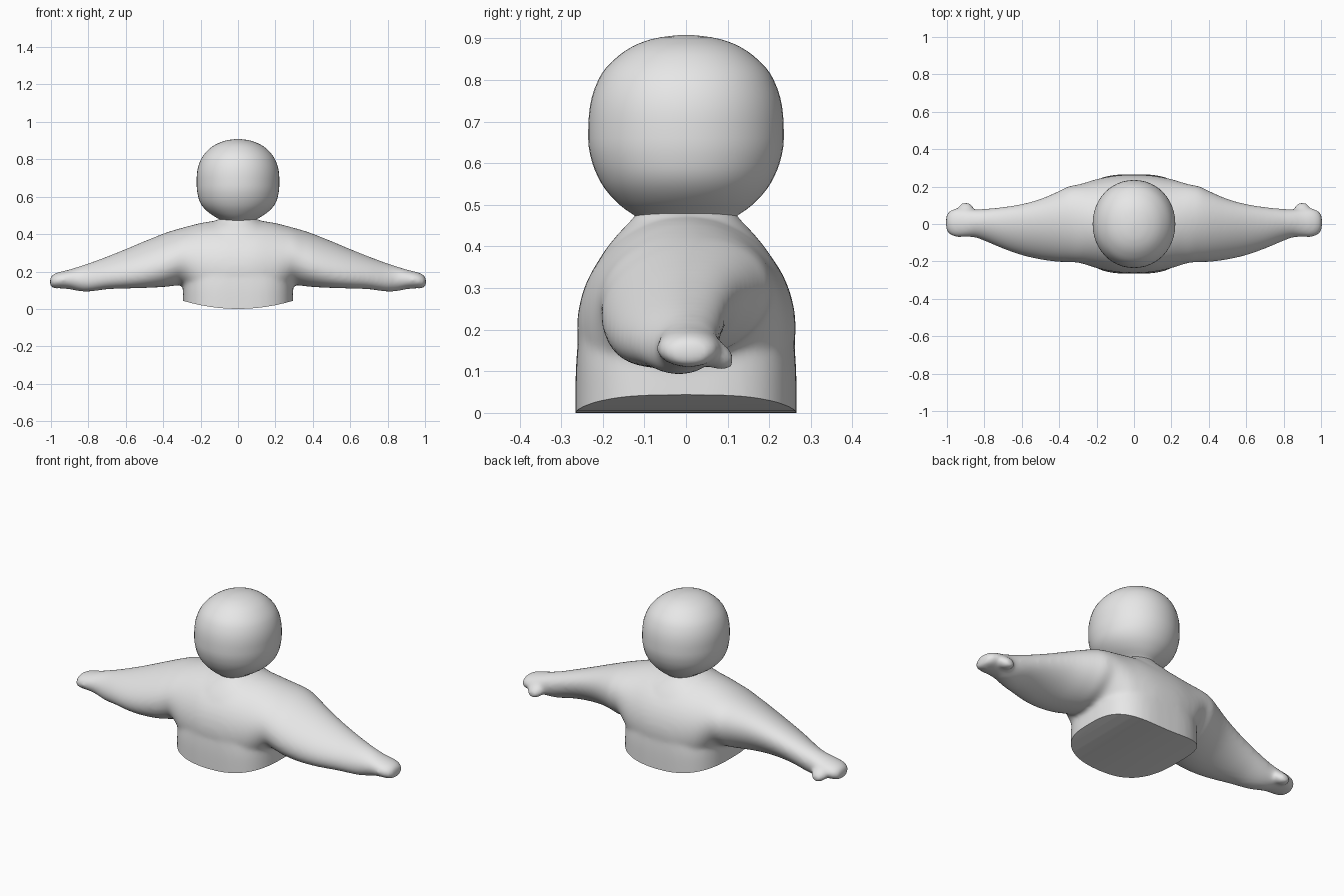
import bpy, bmesh, math

if "Cube" in bpy.data.objects:
    bpy.data.objects.remove(bpy.data.objects["Cube"])

grey = bpy.data.materials.new("plain grey")
grey.diffuse_color = (0.8, 0.8, 0.8, 1)
grey.use_nodes = True
grey.node_tree.nodes["Principled BSDF"].inputs["Base Color"].default_value = grey.diffuse_color


def loft(bm, rings):
    """Skin a list of closed point rings and cap both ends."""
    vs = [[bm.verts.new(p) for p in r] for r in rings]
    n = len(vs[0])
    for a, b in zip(vs, vs[1:]):
        for i in range(n):
            j = (i + 1) % n
            bm.faces.new((a[i], a[j], b[j], b[i]))
    bm.faces.new(vs[0][::-1])
    bm.faces.new(vs[-1])


def refine(st, steps=4):
    """Smoothly interpolate stations, keyed on their first value."""
    def slope(i, k):
        a, b = st[max(i - 1, 0)], st[min(i + 1, len(st) - 1)]
        return (b[k] - a[k]) / (b[0] - a[0])
    out = []
    for i in range(len(st) - 1):
        p, q = st[i], st[i + 1]
        h = q[0] - p[0]
        for s in range(steps):
            t = s / steps
            a, b = 2 * t**3 - 3 * t**2 + 1, t**3 - 2 * t**2 + t
            c, d = 3 * t**2 - 2 * t**3, t**3 - t**2
            out.append((p[0] + h * t,) + tuple(
                a * p[k] + b * h * slope(i, k) + c * q[k] + d * h * slope(i + 1, k)
                for k in range(1, len(p))))
    return out + [st[-1]]


def spow(v, e):
    return math.copysign(abs(v) ** e, v)


def flat_ring(z, hx, hy, n, count=48):
    """Horizontal superellipse ring."""
    ts = [2 * math.pi * i / count for i in range(count)]
    return [(hx * spow(math.cos(t), 2 / n), hy * spow(math.sin(t), 2 / n), z) for t in ts]


def arm_ring(x, y0, y1, z0, z1, lean, count=48):
    """Upright ring across the arm; lean raises its back side."""
    ts = [2 * math.pi * i / count for i in range(count)]
    return [(x, (y0 + y1) / 2 + (y1 - y0) / 2 * math.cos(t),
             (z0 + z1) / 2 + (z1 - z0) / 2 * math.sin(t + lean)) for t in ts]


def make(name, bm):
    bmesh.ops.recalc_face_normals(bm, faces=bm.faces)
    me = bpy.data.meshes.new(name)
    bm.to_mesh(me)
    bm.free()
    me.materials.append(grey)
    ob = bpy.data.objects.new(name, me)
    bpy.context.collection.objects.link(ob)
    return ob


def shade(ob):
    bpy.ops.object.select_all(action='DESELECT')
    ob.select_set(True)
    bpy.context.view_layer.objects.active = ob
    bpy.ops.object.shade_smooth_by_angle(angle=math.radians(40))


# torso: stacked rounded sections, extended below for the hem cut
bm = bmesh.new()
torso = [(-.08, .295, .266, 3), (.05, .295, .266, 3), (.12, .294, .264, 3), (.2, .294, .257, 2.8),
         (.27, .285, .247, 2.6), (.33, .27, .229, 2.4), (.38, .25, .202, 2.3), (.42, .21, .172, 2.2),
         (.45, .165, .145, 2), (.467, .125, .128, 2), (.482, .105, .12, 2)]
loft(bm, [flat_ring(*s) for s in refine(torso)])

# arms: one sleeve from hand to hand through the shoulders
# x, front y, back y, bottom z, top z, lean
half = [(0, -.262, .264, -.07, .476, 0), (.1, -.257, .259, -.06, .474, 0), (.2, -.236, .240, -.01, .459, .02),
        (.26, -.217, .222, .075, .444, .06), (.3, -.207, .211, .125, .433, .1), (.35, -.204, .201, .122, .419, .17),
        (.4, -.203, .177, .117, .402, .24), (.5, -.190, .134, .112, .362, .33), (.6, -.167, .107, .109, .320, .35),
        (.7, -.132, .091, .105, .280, .3), (.8, -.090, .081, .092, .243, .2), (.85, -.072, .079, .095, .227, .1),
        (.9, -.070, .082, .105, .211, 0), (.95, -.070, .083, .110, .199, 0), (.98, -.06, .074, .110, .189, 0),
        (1.0, -.04, .055, .117, .174, 0), (1.006, -.015, .03, .13, .158, 0)]
full = [(-s[0],) + s[1:] for s in half[:0:-1]] + half
loft(bm, [arm_ring(*s) for s in refine(full)])

# thumbs: small rounded lumps on the back lower side of each hand
for side in (-1, 1):
    res = bmesh.ops.create_uvsphere(bm, u_segments=16, v_segments=10, radius=1)
    for v in res["verts"]:
        x, y, z = v.co
        v.co = (side * (.9 + .045 * x), .072 + .045 * y, .14 + .036 * z - .014 * y)
body = make("body", bm)

# blend torso, arms and thumbs into one skin
m = body.modifiers.new("blend", 'REMESH')
m.mode = 'VOXEL'
m.voxel_size = .01
m = body.modifiers.new("soften", 'SMOOTH')
m.factor = .5
m.iterations = 14

# hem cutter: block whose top is a shallow arc rising to the sides
bm = bmesh.new()
prof = [(-.5, -.3)] + [(x / 20, .043 * min(abs(x / 20) / .293, 1.03) ** 2)
                       for x in range(-10, 11)] + [(.5, -.3)]
loft(bm, [[(x, y, z) for x, z in prof] for y in (-.5, .5)])
cutter = make("hem_cutter", bm)
cutter.hide_render = True
m = body.modifiers.new("hem", 'BOOLEAN')
m.operation = 'DIFFERENCE'
m.object = cutter
m.solver = 'EXACT'

dg = bpy.context.evaluated_depsgraph_get()
mesh = bpy.data.meshes.new_from_object(body.evaluated_get(dg))
body.modifiers.clear()
body.data = mesh
mesh.materials.clear()
mesh.materials.append(grey)
for p in mesh.polygons:
    p.material_index = 0
bpy.data.objects.remove(cutter)
shade(body)

# head: rounded, slightly boxy egg sitting in the neck opening
bm = bmesh.new()
head = [(.455, .08, .105), (.475, .095, .125), (.49, .118, .147), (.51, .150, .170), (.54, .183, .196),
        (.57, .203, .213), (.6, .213, .225), (.64, .220, .234), (.68, .221, .235), (.72, .220, .233),
        (.76, .213, .226), (.8, .198, .211), (.83, .178, .192), (.86, .148, .160), (.88, .118, .130),
        (.895, .082, .094), (.903, .052, .060), (.908, .015, .018)]
loft(bm, [flat_ring(z, hx, hy, 2.05) for z, hx, hy in refine(head, 2)])
head_ob = make("head", bm)
shade(head_ob)
